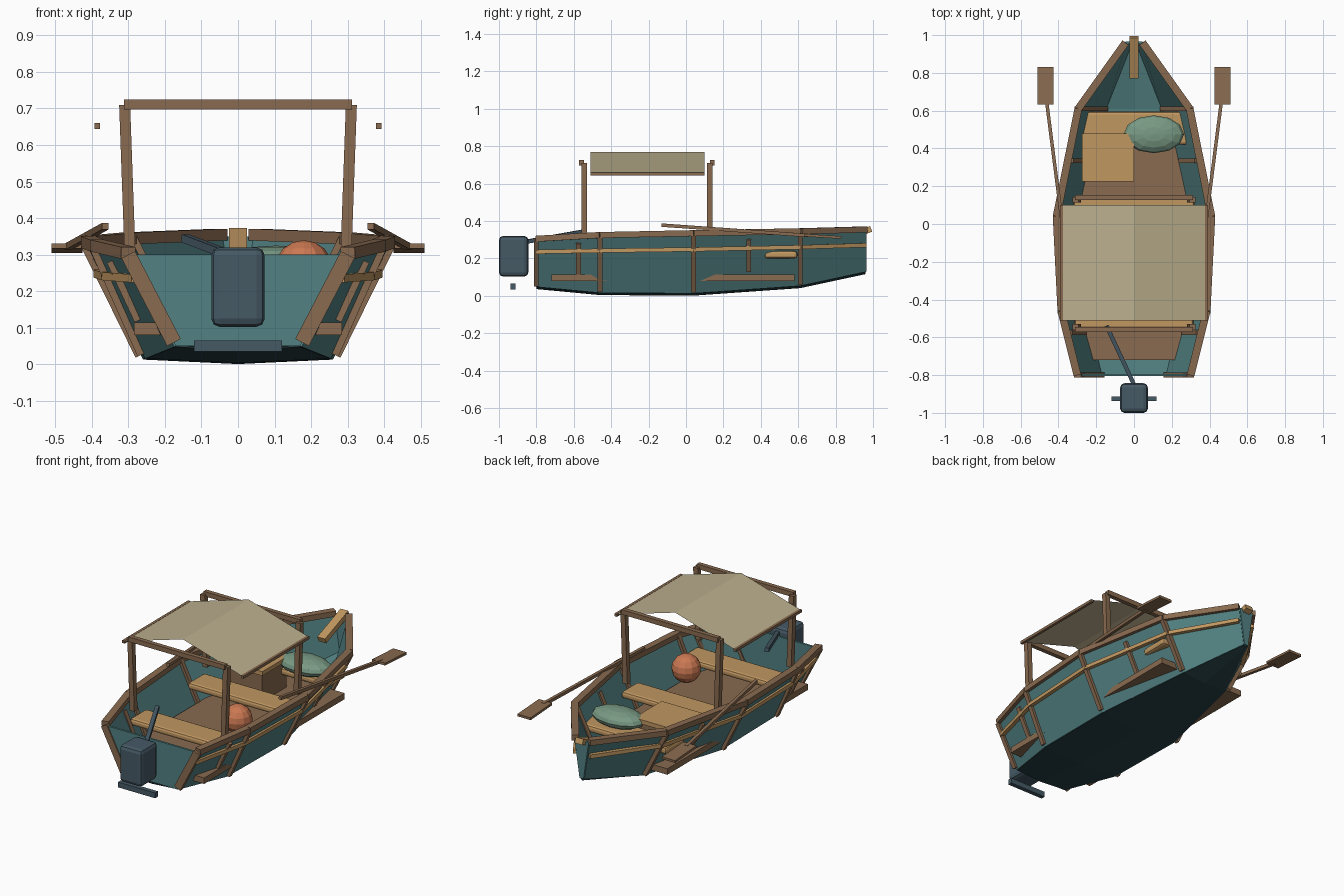
import bpy, bmesh
from math import pi
from mathutils import Vector, Matrix

if "Cube" in bpy.data.objects:
    bpy.data.objects.remove(bpy.data.objects["Cube"])


def mat(name, r, g, b):
    m = bpy.data.materials.new(name)
    m.diffuse_color = (r, g, b, 1)
    m.use_nodes = True
    m.node_tree.nodes["Principled BSDF"].inputs["Base Color"].default_value = m.diffuse_color
    return m


TEAL = mat("teal paint", .085, .22, .225)
DARK = mat("dark bottom paint", .02, .05, .06)
BROWN = mat("brown wood", .25, .145, .08)
TAN = mat("pale wood", .53, .31, .12)
CANVAS = mat("canvas", .5, .43, .27)
SLATE = mat("slate metal", .06, .1, .13)
ORANGE = mat("orange float", .6, .19, .085)
GREEN = mat("green cloth", .19, .32, .23)


def mesh(name, verts, faces, m, thick=0):
    me = bpy.data.meshes.new(name)
    me.from_pydata([tuple(v) for v in verts], [], faces)
    bm = bmesh.new()
    bm.from_mesh(me)
    bmesh.ops.recalc_face_normals(bm, faces=bm.faces)
    bm.to_mesh(me)
    bm.free()
    o = bpy.data.objects.new(name, me)
    bpy.context.collection.objects.link(o)
    me.materials.append(m)
    if thick:
        s = o.modifiers.new("thickness", 'SOLIDIFY')
        s.thickness, s.offset = thick, 0
    return o


def box(name, lo, hi, m, bevel=0, segs=2):
    v = [(x, y, z) for x in (lo[0], hi[0]) for y in (lo[1], hi[1]) for z in (lo[2], hi[2])]
    f = [(0, 1, 3, 2), (4, 6, 7, 5), (0, 4, 5, 1), (2, 3, 7, 6), (0, 2, 6, 4), (1, 5, 7, 3)]
    o = mesh(name, v, f, m)
    if bevel:
        b = o.modifiers.new("bevel", 'BEVEL')
        b.width, b.segments = bevel, segs
    return o


def bar(name, p, q, w, h, m):
    """Square timber from p to q, w across and h tall."""
    p, q = Vector(p), Vector(q)
    d = (q - p).normalized()
    side = d.cross(Vector((0, 0, 1))).normalized()
    up = side.cross(d)
    o = box(name, (-w / 2, 0, -h / 2), (w / 2, (q - p).length, h / 2), m)
    rot = Matrix((side, d, up)).transposed().to_4x4()
    o.data.transform(Matrix.Translation(p) @ rot)
    return o


def ball(name, loc, size, m, u=12, v=8):
    bm = bmesh.new()
    bmesh.ops.create_uvsphere(bm, u_segments=u, v_segments=v, radius=1)
    me = bpy.data.meshes.new(name)
    bm.to_mesh(me)
    bm.free()
    me.transform(Matrix.Translation(loc) @ Matrix.Diagonal((*size, 1)))
    me.materials.append(m)
    o = bpy.data.objects.new(name, me)
    bpy.context.collection.objects.link(o)
    return o


# Hull stations: y, bottom half width, bottom z, top half width, top z
ST = [(-.8, .17, .05, .30, .30), (-.46, .25, .018, .385, .32), (.04, .255, .015, .41, .33),
      (.61, .15, .055, .295, .34), (.96, .012, .13, .045, .35)]


def station(y):
    for a, b in zip(ST, ST[1:]):
        if y <= b[0]:
            t = (y - a[0]) / (b[0] - a[0])
            return [i + (j - i) * t for i, j in zip(a, b)]


def skin(y, s, t, out=0):
    """Point on the hull side, t from bottom to top."""
    _, bw, bz, tw, tz = station(y)
    return Vector((s * (bw + (tw - bw) * t + out), y, bz + (tz - bz) * t))


n = len(ST)
strip = [(2 * i, 2 * i + 2, 2 * i + 3, 2 * i + 1) for i in range(n - 1)]

# Bottom: dark outside with a teal lining, slight V along the keel
for name, m, lift in (("hull_bottom", DARK, 0), ("hull_lining", TEAL, .01)):
    v = []
    for y, bw, bz, tw, tz in ST:
        v += [(-bw, y, bz + lift), (0, y, bz - .012 + lift), (bw, y, bz + lift)]
    f = [(3 * i + k, 3 * i + 3 + k, 3 * i + 4 + k, 3 * i + 1 + k) for i in range(n - 1) for k in (0, 1)]
    mesh(name, v, f, m, .004)

# Transom and small bow plate
for name, y in (("transom", -.8), ("bow_plate", .96)):
    mesh(name, [skin(y, -1, 0), skin(y, 1, 0), skin(y, 1, 1), skin(y, -1, 1)], [(0, 1, 2, 3)], TEAL, .012)

for s, side in ((-1, "left"), (1, "right")):
    # Hull side
    v = []
    for st in ST:
        v += [skin(st[0], s, 0), skin(st[0], s, 1)]
    mesh(side + "_hull_side", v, strip, TEAL, .01)
    # Gunwale and rub rail
    for i in range(n - 1):
        y0, y1 = ST[i][0], ST[i + 1][0] + (.01 if i == n - 2 else 0)
        y1 = min(y1, .96)
        up = Vector((0, 0, .005))
        bar(side + "_gunwale", skin(y0, s, 1) + up, skin(y1, s, 1) + up, .04, .032, BROWN)
        t0, t1 = (.74 if y0 < .6 else .72), (.74 if y1 < .6 else .72 if y1 < .7 else .64)
        bar(side + "_rub_rail", skin(y0, s, t0, .014), skin(y1, s, t1, .014), .022, .022, TAN)
    # Ribs outside at the stations, short ribs between them
    for y in (-.8, -.46, .04, .61):
        bar(side + "_rib", skin(y, s, .04), skin(y, s, 1), .025, .042, BROWN)
    for y in (-.575, .335):
        bar(side + "_short_rib", skin(y, s, .33), skin(y, s, .9), .025, .035, BROWN)
    # Canopy posts and edge rails
    for y in (-.545, .128):
        bar(side + "_canopy_post", (s * .295, y, .29), (s * .31, y, .71), .03, .03, BROWN)
    box(side + "_canopy_rail", (s * .385 - .008, -.51, .644), (s * .385 + .008, .1, .66), BROWN)
    # Oar
    bar(side + "_oar_shaft", (s * .363, -.13, .378), (s * .464, .66, .322), .018, .018, BROWN)
    bar(side + "_oar_blade", (s * .468, .632, .324), (s * .468, .83, .312), .085, .014, BROWN)

# Canopy cross beams and cloth
for y in (-.558, .14):
    box("canopy_beam", (-.312, y - .013, .697), (.312, y + .013, .725), BROWN)
mesh("canopy_cloth", [(x, y, z) for x, z in ((-.39, .655), (0, .77), (.39, .655)) for y in (-.51, .1)],
     [(0, 1, 3, 2), (2, 3, 5, 4)], CANVAS)

# Floor and benches
box("floor", (-.285, -.72, .08), (.285, .58, .115), BROWN)
box("stern_bench", (-.315, -.555, .2), (.315, -.4, .24), TAN, .014)
box("middle_bench", (-.32, -.01, .2), (.32, .145, .24), TAN, .014)
box("bow_bench", (-.285, .42, .2), (.285, .595, .24), TAN, .014)

# Stem timber
bar("stem", (0, .775, .275), (0, .99, .358), .05, .032, TAN)

# Cargo
box("crate", (-.26, .24, .115), (-.012, .465, .28), BROWN)
box("crate_lid", (-.275, .225, .275), (0, .48, .3), TAN)
ball("cloth_bundle", (.105, .475, .275), (.16, .1, .05), GREEN, 12, 8)
ball("float", (.18, -.26, .26), (.08, .08, .08), ORANGE, 12, 8)

# Outboard motor
box("motor_body", (-.073, -1, .103), (.073, -.843, .32), SLATE, .022)
box("motor_fin", (-.12, -.938, .035), (.12, -.912, .066), SLATE)
bar("motor_tiller", (0, -.85, .29), (-.145, -.54, .345), .022, .022, SLATE)
